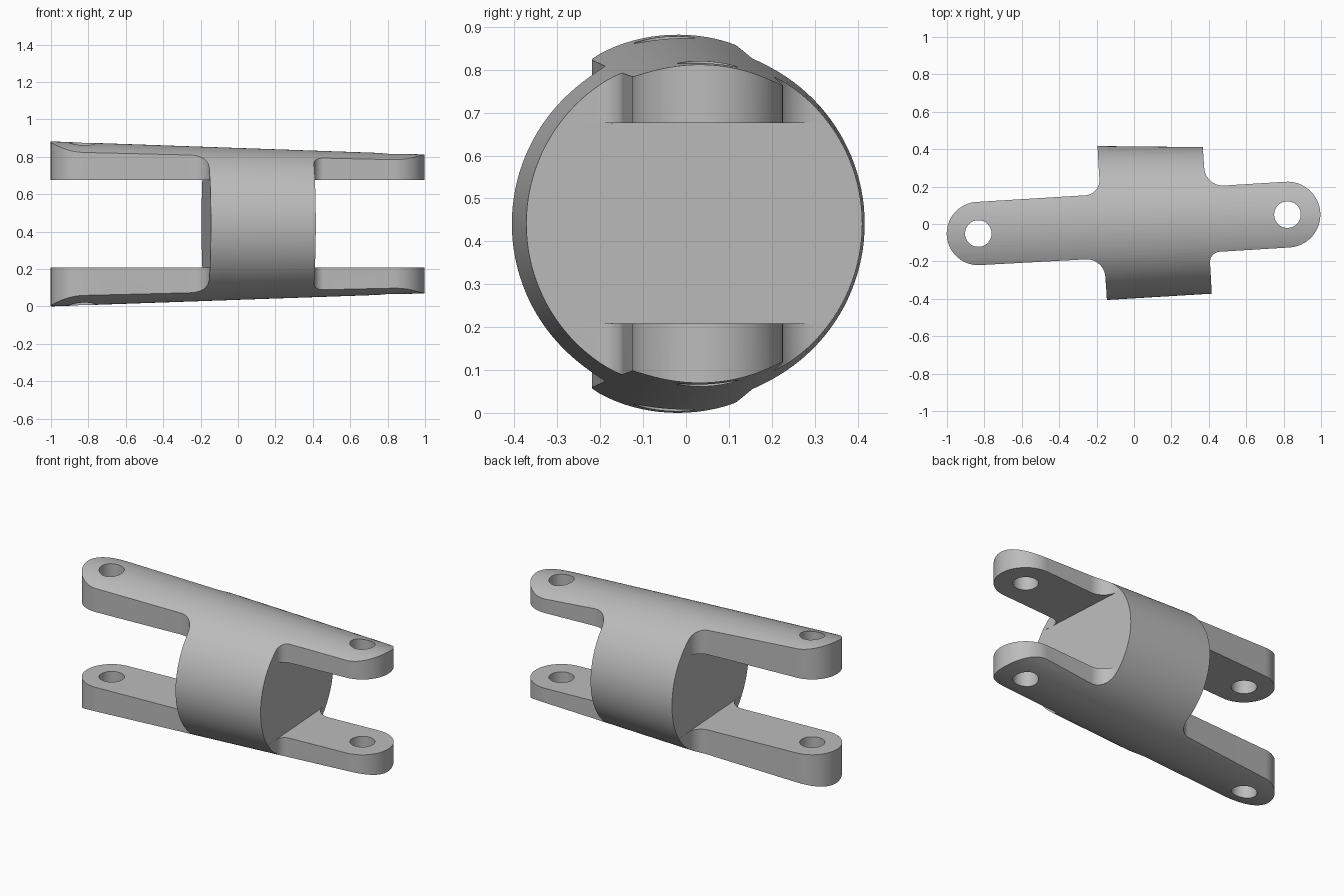
import bpy
import bmesh
from math import sin, cos, radians, pi

cube = bpy.data.objects.get("Cube")
if cube:
    bpy.data.objects.remove(cube, do_unlink=True)

TURN = 0.061            # arms and hub walls are turned slightly in plan
MID = 0.441             # height of the axis
HUB_L, HUB_R = -0.17, 0.393
TIP_L, TIP_R = -0.834, 0.822
W_L, W_R = 0.169, 0.176  # arm half widths

grey = bpy.data.materials.new("plain grey")
grey.use_nodes = True
grey.diffuse_color = (0.5, 0.5, 0.5, 1)
grey.node_tree.nodes["Principled BSDF"].inputs["Base Color"].default_value = (0.5, 0.5, 0.5, 1)


def arc(cx, cy, r, a0, a1, n=10):
    """Points on an arc, angles in degrees."""
    angles = [radians(a0 + (a1 - a0) * i / n) for i in range(n + 1)]
    return [(cx + r * cos(a), cy + r * sin(a)) for a in angles]


def prism(name, outline, z0, z1):
    """Extrude a plan outline and turn it with the arms."""
    bm = bmesh.new()
    base = bm.faces.new([bm.verts.new((x, y, z0)) for x, y in outline])
    top = bmesh.ops.extrude_face_region(bm, geom=[base])["geom"]
    bmesh.ops.translate(bm, vec=(0, 0, z1 - z0),
                        verts=[v for v in top if isinstance(v, bmesh.types.BMVert)])
    bmesh.ops.recalc_face_normals(bm, faces=bm.faces)
    mesh = bpy.data.meshes.new(name)
    bm.to_mesh(mesh)
    bm.free()
    obj = bpy.data.objects.new(name, mesh)
    obj.rotation_euler.z = TURN
    bpy.context.collection.objects.link(obj)
    return obj


def combine(target, tool, operation):
    """Apply a boolean and remove the helper."""
    tool.hide_render = True
    mod = target.modifiers.new("cut", 'BOOLEAN')
    mod.object, mod.operation, mod.solver = tool, operation, 'EXACT'
    bpy.context.view_layer.objects.active = target
    bpy.ops.object.modifier_apply(modifier=mod.name)
    bpy.data.objects.remove(tool, do_unlink=True)


def fillet(wall, edge, r, side, up, a0, a1):
    return arc(wall + side * r, edge + up * r, r, a0, a1)


# Tapered round blank lying along x
bpy.ops.mesh.primitive_cone_add(vertices=128, radius1=0.448, radius2=0.364, depth=2.4,
                                location=(0, 0.009, MID), rotation=(0, pi / 2, 0.025))
link = bpy.context.object
link.name = "clevis_link"

# Plan shape: rounded arms, filleted into the wide hub
plan = arc(TIP_L, 0, W_L, 90, 270, 32)
plan += fillet(HUB_L, -0.173, 0.1, -1, -1, 90, 0)
plan += [(HUB_L, -0.6), (HUB_R, -0.6)]
plan += fillet(HUB_R, -W_R, 0.055, 1, -1, 180, 90)
plan += arc(TIP_R, 0, W_R, -90, 90, 32)
plan += fillet(HUB_R, W_R, 0.1, 1, 1, 270, 180)
plan += [(HUB_R, 0.6), (HUB_L, 0.6)]
plan += fillet(HUB_L, W_L, 0.08, -1, 1, 0, -90)
combine(link, prism("plan_shape", plan, -0.2, 1.1), 'INTERSECT')

# Slot between the fork arms, and pin holes, at both ends
for wall, end, tip in ((HUB_L + 0.0005, -1.4, TIP_L), (HUB_R - 0.0005, 1.4, TIP_R)):
    slot = [(wall, -0.7), (end, -0.7), (end, 0.7), (wall, 0.7)]
    combine(link, prism("slot", slot, 0.208, 0.676), 'DIFFERENCE')
    hole = arc(tip, 0, 0.071, 0, 360, 40)[:-1]
    combine(link, prism("pin_hole", hole, -0.2, 1.1), 'DIFFERENCE')

link.data.materials.clear()
link.data.materials.append(grey)
bpy.ops.object.select_all(action='DESELECT')
link.select_set(True)
bpy.context.view_layer.objects.active = link
bpy.ops.object.shade_smooth_by_angle(angle=radians(30))
